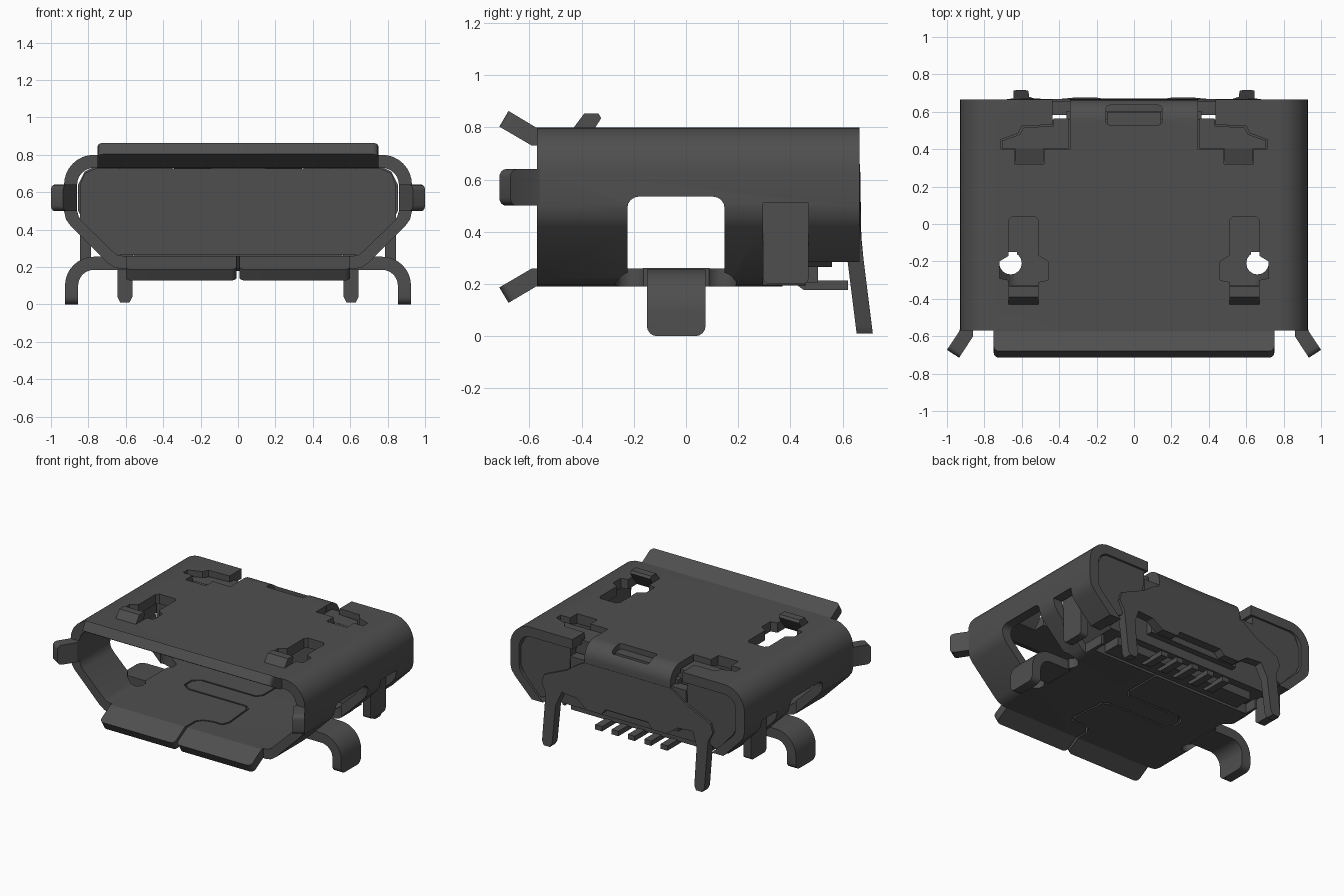
import bpy, bmesh, math
from mathutils import Vector

if "Cube" in bpy.data.objects:
    bpy.data.objects.remove(bpy.data.objects["Cube"])

metal = bpy.data.materials.new("dark grey metal")
metal.use_nodes = True
COL = (0.078, 0.078, 0.078, 1)
metal.diffuse_color = COL
metal.node_tree.nodes["Principled BSDF"].inputs["Base Color"].default_value = COL


def place(axis, p, d):
    return {"x": (d, p[0], p[1]), "y": (p[0], d, p[1]), "z": (p[0], p[1], d)}[axis]


def prism(name, pts, axis, a, b, side=1, round_if=None, r=0.03, warp=None):
    """Extrude a polygon along an axis; side=-1 mirrors it in x."""
    bm = bmesh.new()
    lo = [bm.verts.new(place(axis, p, a)) for p in pts]
    hi = [bm.verts.new(place(axis, p, b)) for p in pts]
    n = len(pts)
    bm.faces.new(lo)
    bm.faces.new(hi)
    for i in range(n):
        bm.faces.new((lo[i], lo[(i + 1) % n], hi[(i + 1) % n], hi[i]))
    bmesh.ops.recalc_face_normals(bm, faces=bm.faces)
    if round_if:
        edges = [e for e in bm.edges if round_if(*[v.co for v in e.verts])]
        bmesh.ops.bevel(bm, geom=edges, offset=r, segments=4, profile=0.5, affect='EDGES')
    for v in bm.verts:
        if warp:
            v.co = warp(v.co)
        v.co.x *= side
    bmesh.ops.recalc_face_normals(bm, faces=bm.faces)
    me = bpy.data.meshes.new(name)
    bm.to_mesh(me)
    bm.free()
    me.materials.append(metal)
    ob = bpy.data.objects.new(name, me)
    bpy.context.collection.objects.link(ob)
    return ob


def box(name, x0, x1, y0, y1, z0, z1, side=1, **kw):
    return prism(name, [(x0, y0), (x1, y0), (x1, y1), (x0, y1)], "z", z0, z1, side, **kw)


def arc(cx, cz, r, a0, a1, n=8):
    return [(cx + r * math.cos(math.radians(a0 + (a1 - a0) * i / n)),
             cz + r * math.sin(math.radians(a0 + (a1 - a0) * i / n))) for i in range(n + 1)]


def strip(path, t):
    """Outline of constant thickness around an open path."""
    P = [Vector(p) for p in path]
    left, right = [], []
    for i, p in enumerate(P):
        d0 = (p - P[i - 1]).normalized() if i else (P[1] - p).normalized()
        d1 = (P[i + 1] - p).normalized() if i < len(P) - 1 else d0
        m = (d0 + d1).normalized()
        nrm = Vector((-m.y, m.x)) * (t / 2 / max(m.dot(d0), 0.4))
        left.append(tuple(p + nrm))
        right.append(tuple(p - nrm))
    return left + right[::-1]


def cut(ob, cutter):
    cutter.hide_render = True
    m = ob.modifiers.new("cut", 'BOOLEAN')
    m.operation, m.solver, m.object = 'DIFFERENCE', 'EXACT', cutter
    dg = bpy.context.evaluated_depsgraph_get()
    me = bpy.data.meshes.new_from_object(ob.evaluated_get(dg))
    ob.modifiers.clear()
    ob.data = me
    bpy.data.objects.remove(cutter)


def mirror_half(ob):
    """Open the x = 0 section and weld on the mirrored half."""
    bm = bmesh.new()
    bm.from_mesh(ob.data)
    bmesh.ops.delete(bm, geom=[f for f in bm.faces if all(abs(v.co.x) < 1e-4 for v in f.verts)], context='FACES')
    dup = bmesh.ops.duplicate(bm, geom=bm.verts[:] + bm.edges[:] + bm.faces[:])["geom"]
    for v in dup:
        if isinstance(v, bmesh.types.BMVert):
            v.co.x *= -1
    bmesh.ops.reverse_faces(bm, faces=[f for f in dup if isinstance(f, bmesh.types.BMFace)])
    bmesh.ops.remove_doubles(bm, verts=bm.verts, dist=1e-4)
    bm.to_mesh(ob.data)
    bm.free()


along_x = lambda a, b: abs(a.y - b.y) < 1e-4 and abs(a.z - b.z) < 1e-4

# Shell: wrapped sheet with round upper and sloped lower corners
outer = [(0, .19), (.62, .19), (.66, .197), (.695, .22), (.895, .42), (.92, .455), (.93, .5)] \
    + arc(.77, .64, .16, 0, 90) + [(0, .80)]
inner = [(0, .26), (.62, .26), (.645, .265), (.665, .28), (.835, .445), (.852, .47), (.86, .5)] \
    + arc(.77, .64, .09, 0, 90) + [(0, .73)]
shell = prism("shell", outer + inner[::-1], "y", -.57, .665)
# side window with rounded top, and round reliefs beside the foot
cut(shell, box("c", .625, 1.1, -.225, .148, 0, .535, r=.045,
               round_if=lambda a, b: along_x(a, b) and a.z > .5))
for y in (-.21, .135):
    cut(shell, prism("c", arc(.66, y, .06, 0, 337.5, 15), "z", .1, .4))
# rear side notches and short floor
cut(shell, box("c", .66, 1.1, .295, .47, 0, .51))
cut(shell, box("c", .55, 1.1, .46, .8, 0, .285))
cut(shell, box("c", -.1, .64, .37, .8, 0, .285))
# cross-shaped latch slot in the roof
cut(shell, prism("c", [(.51, -.40), (.67, -.40), (.67, -.30), (.72, -.29), (.72, -.20), (.67, -.17),
                       (.67, .02), (.65, .04), (.53, .04), (.51, .02), (.51, -.17), (.46, -.20),
                       (.46, -.30), (.51, -.31)], "z", .68, .9))
# rear roof spring slot and the gap for the back fold
cut(shell, prism("c", [(.34, .40), (.48, .40), (.48, .32), (.64, .32), (.64, .40), (.715, .40), (.715, .45),
                       (.62, .485), (.60, .525), (.437, .53), (.437, .7), (.34, .7)], "z", .7, .9))
cut(shell, box("c", -.1, .341, .52, .8, .7, .9))
mirror_half(shell)
# interlocking floor seam
seam = [(0, -.6), (0, -.48), (.03, -.44), (.1, -.42), (.17, -.42), (.19, -.37), (.17, -.13), (.13, -.1),
        (-.32, -.1), (-.38, -.06), (-.38, .02), (-.33, .06), (.1, .06), (.13, .1), (.13, .4)]
cut(shell, prism("c", strip(seam, .012), "z", .1, .3))

# Flared lips around the mouth
tip = lambda a, b: a.y < -.66 and b.y < -.66 and abs(a.x - b.x) < 1e-4
prism("upper_lip", [(-.56, .80), (-.575, .80), (-.68, .863), (-.715, .803), (-.59, .73), (-.56, .73)],
      "x", -.75, .75, round_if=tip)
for s, side in ((1, "left"), (-1, "right")):
    prism(side + "_lower_lip", [(-.56, .26), (-.59, .26), (-.715, .187), (-.68, .128), (-.575, .19), (-.56, .19)],
          "x", .008, .60, s, round_if=tip)
    prism(side + "_ear", [(.86, -.56), (.93, -.56), (.935, -.575), (1.0, -.673), (.935, -.715), (.86, -.60)],
          "z", .50, .64, s, round_if=lambda a, b: a.y < -.66 and b.y < -.66 and abs(a.z - b.z) < 1e-4)

    # Curved solder foot
    foot = [(.60, .22)] + arc(.77, .10, .12, 90, 0) + [(.89, 0)]
    prism(side + "_foot", strip(foot, .07), "y", -.15, .075, s, r=.04,
          round_if=lambda a, b: a.z < .01 and b.z < .01 and abs(a.y - b.y) < 1e-4)

    # Raised latch tab in the roof
    prism(side + "_latch_tab", [(-.47, .735), (-.43, .80), (-.39, .853), (-.335, .853), (-.325, .835), (-.36, .78),
                                (-.40, .735)], "x", .51, .67, s)

    # Vertical tab inside the side notch
    box(side + "_side_tab", .785, .845, .295, .47, .20, .53, s, r=.025,
        round_if=lambda a, b: along_x(a, b) and a.z < .3)

    # Sunken roof spring and its ramp
    prism(side + "_roof_spring", [(.35, .405), (.705, .405), (.705, .445), (.61, .48), (.59, .515), (.43, .525),
                                  (.43, .565), (.35, .565)], "z", .69, .76, s)
    prism(side + "_spring_ramp", [(.33, .66), (.32, .73), (.41, .76), (.41, .69)], "x", .485, .635, s)

    # Flap closing the rear corner
    prism(side + "_rear_flap", [(.46, .735), (.77, .735), (.82, .71), (.855, .64), (.855, .50), (.83, .45),
                                (.70, .31), (.65, .33), (.47, .56)], "y", .585, .65, s)

# Insulating block behind the mouth
half = [(.66, .265), (.845, .45), (.845, .64), (.82, .70), (.76, .728)]
prism("insulator", half + [(-x, z) for x, z in reversed(half)], "y", .285, .56)
box("insulator_ledge", -.56, .56, .372, .505, .205, .28)
box("insulator_rear_step", -.36, .36, .55, .605, .33, .70)
box("insulator_key", -.145, .145, .53, .60, .68, .76)

# Back plate folded down from the roof, with flared rear legs
fold = prism("back_fold", strip([(.515, .765)] + arc(.555, .69, .075, 90, 0) + [(.63, .58)], .07), "x", -.341, .341)
cut(fold, box("c", -.15, .15, .53, .635, .65, .9, r=.02,
              round_if=lambda a, b: abs(a.z - b.z) > .1))
for s, side in ((1, "left"), (-1, "right")):
    box(side + "_fold_shoulder", .335, .46, .583, .655, .55, .67, s)
half = [(0, .37), (.17, .37), (.20, .33), (.32, .33), (.40, .39), (.52, .40), (.56, .30), (.565, .04), (.58, .01),
        (.63, .01), (.645, .04), (.645, .36), (.68, .43), (.66, .49), (.48, .57), (.38, .64), (.335, .66)]


def flare(co):
    c = co.copy()
    c.y += .125 * max(0, .40 - c.z)
    return c


prism("back_plate", half + [(-x, z) for x, z in reversed(half[1:])], "y", .605, .667, warp=flare)

# Contact pins
for i in range(5):
    x = -.26 + .13 * i
    prism("contact_pin_%d" % (i + 1), [(.42, .26), (.42, .20), (.45, .178), (.62, .178), (.62, .213), (.49, .213),
                                       (.47, .26)], "x", x - .027, x + .027)

bpy.ops.object.select_all(action='DESELECT')
for ob in bpy.context.collection.objects:
    if ob.type == 'MESH' and metal.name in ob.data.materials:
        ob.select_set(True)
        bpy.context.view_layer.objects.active = ob
bpy.ops.object.shade_smooth_by_angle(angle=math.radians(30))
